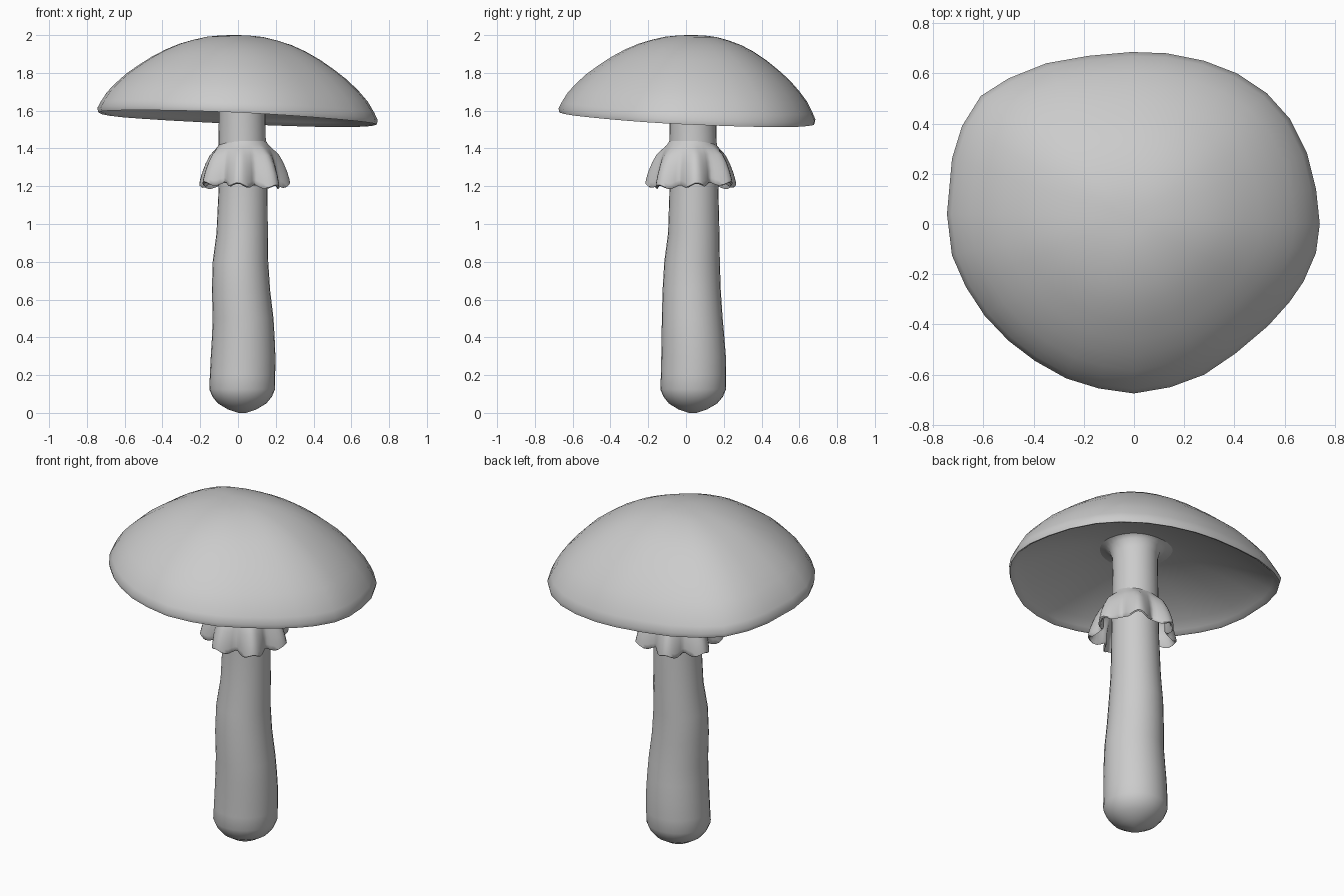
import bpy, bmesh, math

TAU = 2 * math.pi


def loft(name, rings, angle=50):
    """Skin a list of equal-length vertex rings and close both ends to a point."""
    bm = bmesh.new()
    loops = [[bm.verts.new(p) for p in ring] for ring in rings]
    n = len(loops[0])
    for a, b in zip(loops, loops[1:]):
        for i in range(n):
            j = (i + 1) % n
            bm.faces.new((a[i], a[j], b[j], b[i]))
    bm.faces.new(loops[0])
    bm.faces.new(loops[-1])
    bmesh.ops.recalc_face_normals(bm, faces=bm.faces)
    ends = [f for f in bm.faces if len(f.verts) > 4]
    bmesh.ops.poke(bm, faces=ends)
    mesh = bpy.data.meshes.new(name)
    bm.to_mesh(mesh)
    bm.free()
    ob = bpy.data.objects.new(name, mesh)
    bpy.context.collection.objects.link(ob)
    bpy.ops.object.select_all(action='DESELECT')
    ob.select_set(True)
    bpy.context.view_layer.objects.active = ob
    bpy.ops.object.shade_smooth_by_angle(angle=math.radians(angle))
    return ob


# Cap: irregular rim outline, tilted rim, domed top and hollow underside
rim = [(.74, 0), (.725, .14), (.69, .28), (.62, .42), (.53, .52), (.41, .60),
       (.28, .65), (.13, .68), (-.01, .685), (-.18, .67), (-.35, .64),
       (-.50, .58), (-.61, .51), (-.685, .39), (-.725, .26), (-.745, .04),
       (-.725, -.125), (-.67, -.25), (-.595, -.365), (-.50, -.465),
       (-.395, -.545), (-.27, -.615), (-.14, -.655), (0, -.675),
       (.145, -.65), (.28, -.60), (.405, -.515), (.535, -.405),
       (.62, -.31), (.675, -.23), (.725, -.115)]


def rim_z(x, y):
    return 1.57 - .045 * x - .045 * y


# (fraction of rim radius, fraction of dome height)
top = [(.02, 1), (.1, .996), (.2, .978), (.3, .938), (.4, .885), (.5, .81),
       (.6, .715), (.7, .60), (.79, .485), (.87, .355), (.93, .24),
       (.975, .115), (1, .03)]
# (fraction of rim radius, height above rim)
under = [(.993, -.01), (.975, -.006), (.95, .01), (.88, .042), (.78, .08),
         (.65, .12), (.5, .157), (.35, .186), (.2, .205), (.05, .205)]
rings = [[(x * f - .02 * (1 - f), y * f + .03 * (1 - f),
           rim_z(x, y) + h * (2 - rim_z(x, y))) for x, y in rim]
         for f, h in top]
rings += [[(x * f, y * f, rim_z(x * f, y * f) + d) for x, y in rim]
          for f, d in under]
loft("cap", rings)

# Stem: (z, centre x, centre y, radius), wavy, flaring into the cap
stem = [(0, .022, .035, .02), (.018, .022, .036, .075), (.05, .022, .037, .128),
        (.085, .022, .038, .157), (.125, .022, .038, .174),
        (.2, .024, .04, .173), (.3, .027, .04, .171), (.4, .028, .037, .166),
        (.5, .027, .033, .161), (.65, .016, .03, .154), (.8, .013, .032, .147),
        (.95, .022, .041, .136), (1.2, .027, .042, .129),
        (1.45, .022, .037, .125), (1.6, .022, .036, .123),
        (1.69, .022, .034, .125), (1.735, .02, .03, .138),
        (1.757, .015, .025, .165), (1.77, .01, .02, .21), (1.78, .01, .02, .25)]
loft("stem", [[(cx + r * math.cos(TAU * i / 28), cy + r * math.sin(TAU * i / 28), z)
               for i in range(28)] for z, cx, cy, r in stem])

# Ruffled skirt: (z, radius, ruffle amount), outside down then inside up
skirt = [(1.44, .118, 0), (1.42, .13, 0), (1.395, .152, .004),
         (1.365, .174, .012), (1.32, .193, .018), (1.27, .208, .023),
         (1.23, .215, .028), (1.208, .217, .03), (1.202, .209, .03),
         (1.215, .198, .028), (1.27, .191, .023), (1.32, .176, .018),
         (1.36, .155, .01), (1.39, .118, 0)]
N, LOBES = 84, 7
rings = []
for z, r, amp in skirt:
    ring = []
    for i in range(N):
        a = TAU * i / N
        t = LOBES * (a - math.radians(6))
        # rounded lobes with tight creases between them
        w = .4 * math.cos(t) + .6 * (2.2 * abs(math.cos(t / 2)) - 1.2)
        rr = r + amp * w
        zz = z + .3 * amp * (math.sin(2 * a) + math.cos(2 * t))
        ring.append((.03 + rr * math.cos(a), .03 + rr * math.sin(a), zz))
    rings.append(ring)
loft("skirt", rings)
